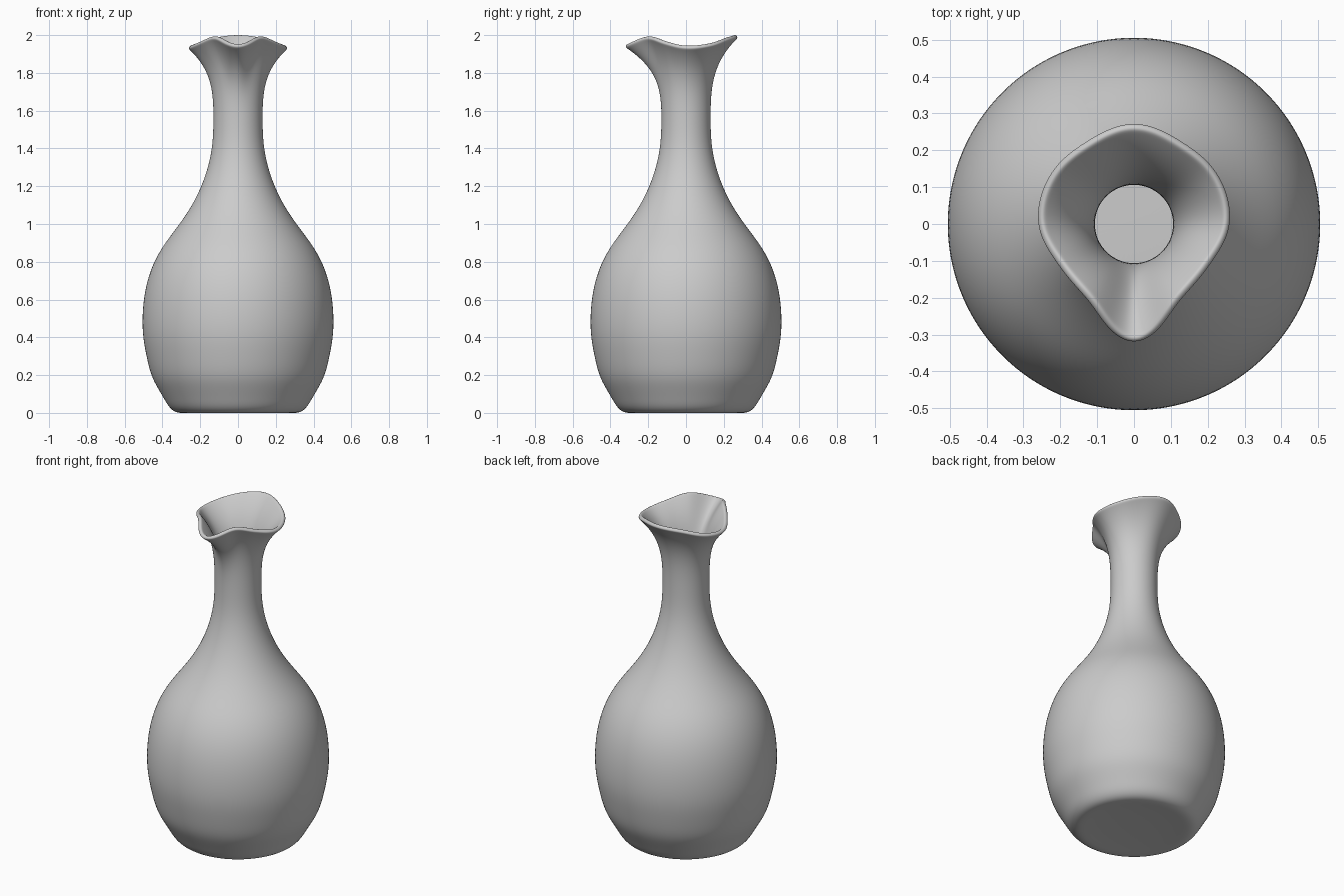
import bpy, bmesh, math

cube = bpy.data.objects.get("Cube")
if cube:
    bpy.data.objects.remove(cube, do_unlink=True)

SEGMENTS = 48
NECK_R, NECK_Z = 0.13, 1.55
# Rim radius and height every 30 degrees, from the spout round to the back
RIM_R = [0.328, 0.248, 0.237, 0.265, 0.269, 0.263, 0.278]
RIM_Z = [1.935, 1.984, 1.957, 1.931, 1.943, 1.974, 1.988]
# Outer body profile (radius, height), from foot to neck
BODY = [(0.12, 0.008), (0.24, 0.004), (0.302, -0.003), (0.34, 0.006), (0.37, 0.035),
        (0.395, 0.08), (0.428, 0.135), (0.463, 0.2), (0.488, 0.31), (0.508, 0.42),
        (0.507, 0.55), (0.49, 0.67), (0.456, 0.78), (0.402, 0.88), (0.332, 0.97),
        (0.26, 1.07), (0.206, 1.17), (0.167, 1.27), (0.142, 1.37), (0.132, 1.46),
        (NECK_R, NECK_Z)]


def around(values, angle):
    """Smooth mirrored interpolation of the rim values."""
    u = math.degrees(angle) / 30
    i = math.floor(u)
    f = u - i
    a, b, c, d = [values[min(k % 12, 12 - k % 12)] for k in range(i - 1, i + 3)]
    return b + 0.5 * f * (c - a + f * (2 * a - 5 * b + 4 * c - d
                                       + f * (3 * (b - c) + d - a)))


bm = bmesh.new()
angles = [2 * math.pi * i / SEGMENTS for i in range(SEGMENTS)]


def ring(radius_height):
    points = [(a, *radius_height(a)) for a in angles]
    return [bm.verts.new((r * math.sin(a), -r * math.cos(a), z)) for a, r, z in points]


# Body and neck, then the flared lip
rings = [ring(lambda a, p=p: p) for p in BODY]
for t in (0.2, 0.38, 0.54, 0.68, 0.8, 0.9, 0.97, 1.0):
    rings.append(ring(lambda a: (NECK_R + (around(RIM_R, a) - NECK_R) * t ** 3.2,
                                 NECK_Z + (around(RIM_Z, a) - NECK_Z) * t)))
for low, high in zip(rings, rings[1:]):
    for i in range(SEGMENTS):
        j = (i + 1) % SEGMENTS
        bm.faces.new((low[i], low[j], high[j], high[i]))

# Closed, slightly dished foot
centre = bm.verts.new((0, 0, 0.009))
for i in range(SEGMENTS):
    bm.faces.new((centre, rings[0][(i + 1) % SEGMENTS], rings[0][i]))
for face in bm.faces:
    face.smooth = True

mesh = bpy.data.meshes.new("carafe")
bm.to_mesh(mesh)
bm.free()
carafe = bpy.data.objects.new("carafe", mesh)
bpy.context.collection.objects.link(carafe)

# Wall thickness, added inwards, and rounded lip
wall = carafe.modifiers.new("wall", "SOLIDIFY")
wall.thickness = 0.024
wall.offset = -1
smooth = carafe.modifiers.new("smooth", "SUBSURF")
smooth.levels = smooth.render_levels = 2

# Plain grey ceramic
COLOUR = (0.6, 0.6, 0.6, 1)
grey = bpy.data.materials.new("grey ceramic")
grey.use_nodes = True
grey.diffuse_color = COLOUR
grey.node_tree.nodes["Principled BSDF"].inputs["Base Color"].default_value = COLOUR
mesh.materials.append(grey)
